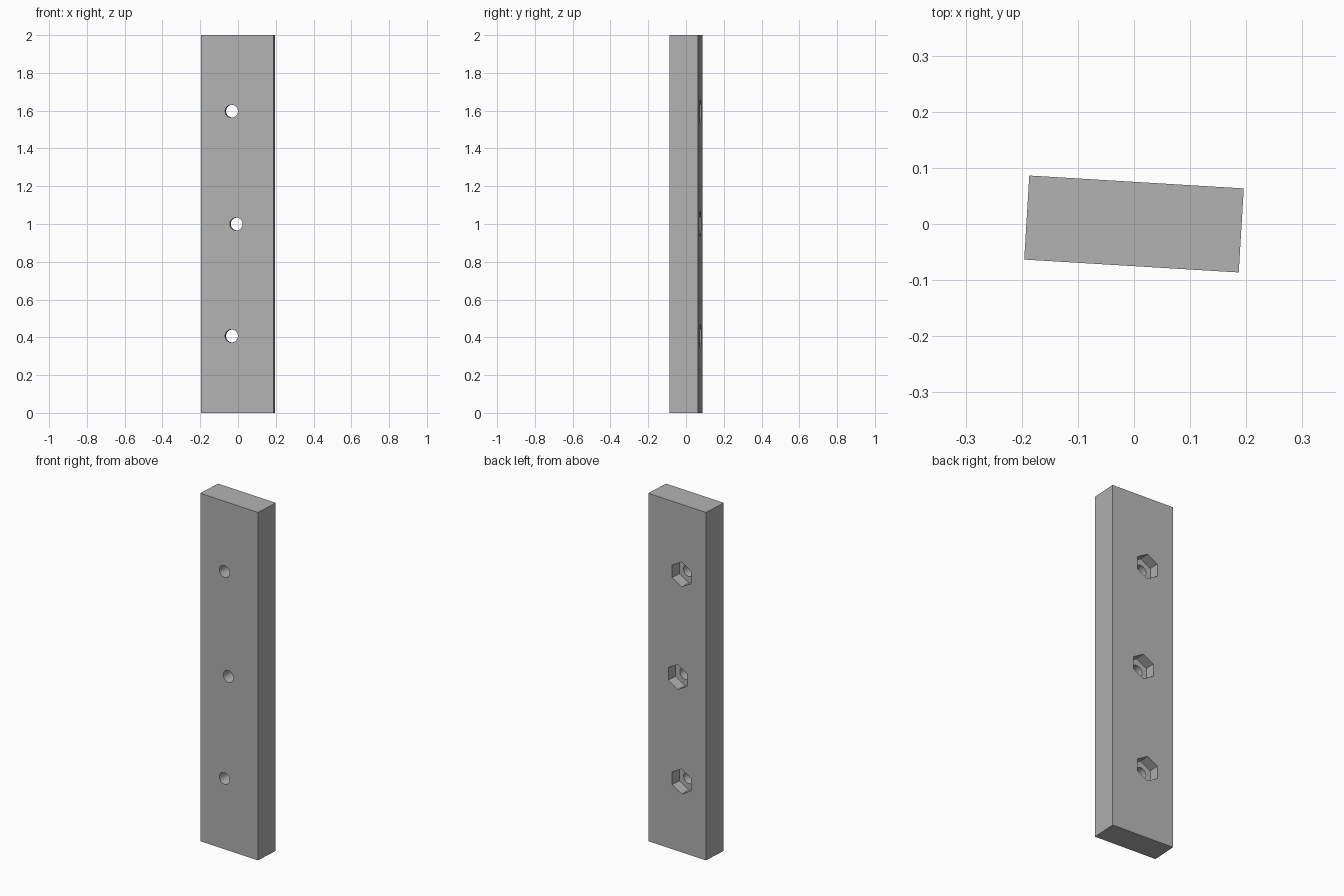
import bpy
import math
from mathutils import Matrix

cube = bpy.data.objects.get("Cube")
if cube:
    bpy.data.objects.remove(cube, do_unlink=True)

WIDTH, DEPTH, HEIGHT = 0.383, 0.15, 2.0
HOLE_RADIUS, NUT_RADIUS, NUT_DEPTH = 0.034, 0.072, 0.06
HOLES = [(-0.03, 0.407), (-0.005, 1.0), (-0.03, 1.597)]
TILT = Matrix.Rotation(math.radians(-3.44), 4, 'Z')

grey = bpy.data.materials.new("light grey")
grey.use_nodes = True
colour = (0.45, 0.45, 0.45, 1.0)
grey.diffuse_color = colour
grey.node_tree.nodes["Principled BSDF"].inputs["Base Color"].default_value = colour


def prism(name, sides, radius, length, x, y, z):
    """Prism along y with a corner pointing up."""
    bpy.ops.mesh.primitive_cylinder_add(vertices=sides, radius=radius, depth=length)
    obj = bpy.context.object
    obj.name = name
    obj.data.transform(Matrix.Translation((x, y, z)) @ Matrix.Rotation(math.pi / 2, 4, 'X'))
    obj.data.materials.append(grey)
    obj.hide_render = True
    return obj


# Main bar
bpy.ops.mesh.primitive_cube_add(size=1)
bar = bpy.context.object
bar.name = "mounting_bar"
bar.data.transform(Matrix.Translation((0, 0, HEIGHT / 2))
                   @ Matrix.Diagonal((WIDTH, DEPTH, HEIGHT, 1)))
bar.data.materials.append(grey)

# Round through holes with hexagonal nut pockets at the back
cutters = []
for x, z in HOLES:
    cutters.append(prism("bolt_hole_cutter", 32, HOLE_RADIUS, DEPTH * 2, x, 0, z))
    cutters.append(prism("nut_pocket_cutter", 6, NUT_RADIUS, NUT_DEPTH * 2, x, DEPTH / 2, z))

bpy.ops.object.select_all(action='DESELECT')
bar.select_set(True)
bpy.context.view_layer.objects.active = bar
for cutter in cutters:
    mod = bar.modifiers.new("cut", 'BOOLEAN')
    mod.operation = 'DIFFERENCE'
    mod.solver = 'EXACT'
    mod.object = cutter
    bpy.ops.object.modifier_apply(modifier=mod.name)
for cutter in cutters:
    bpy.data.objects.remove(cutter, do_unlink=True)

# Slight turn of the whole bar, smooth bores with sharp edges
bar.data.transform(TILT)
bpy.ops.object.shade_smooth_by_angle(angle=math.radians(30))
